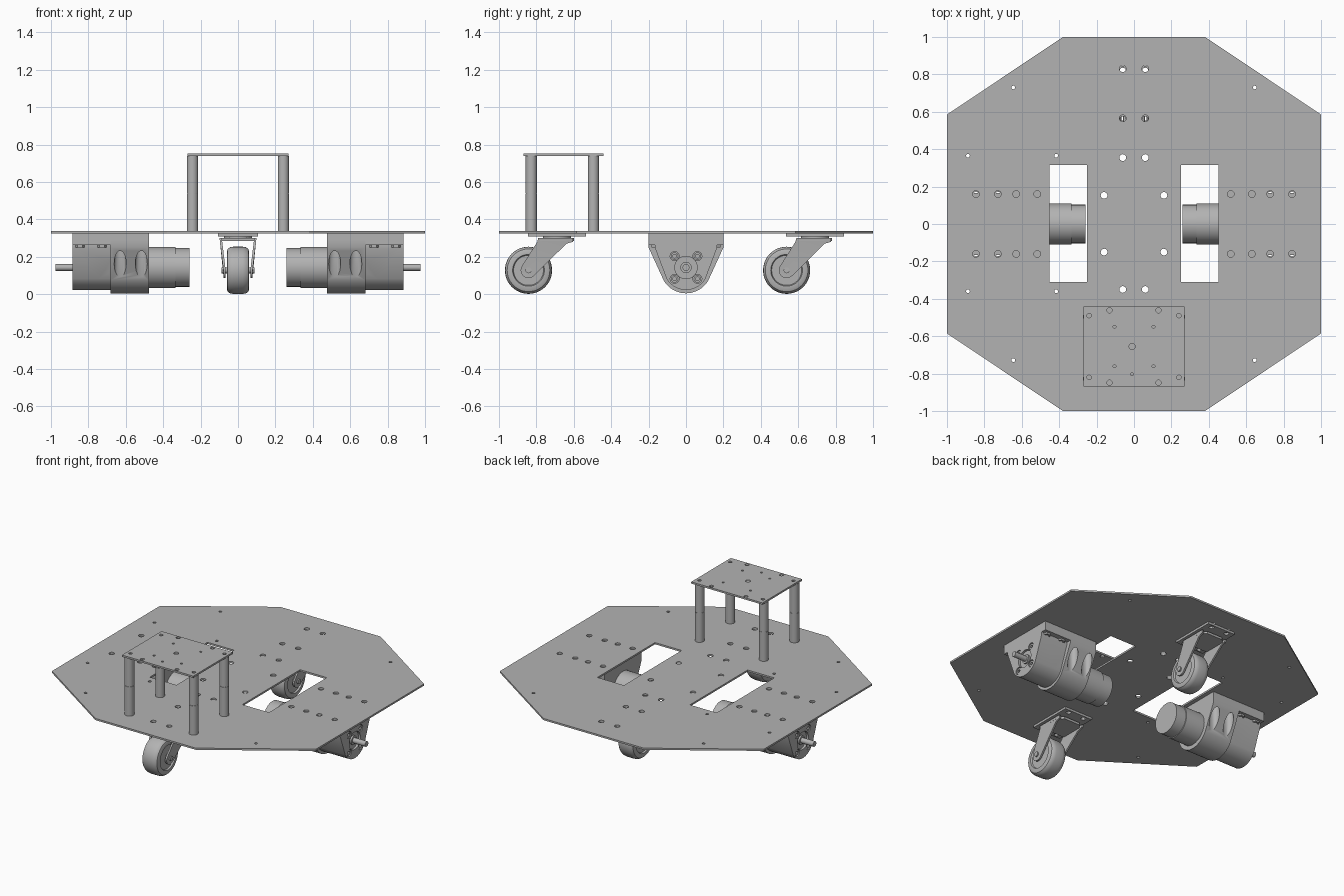
import bpy, bmesh, math
from mathutils import Matrix, Vector

if "Cube" in bpy.data.objects:
    bpy.data.objects.remove(bpy.data.objects["Cube"], do_unlink=True)

grey = bpy.data.materials.new("plain grey")
grey.use_nodes = True
grey.diffuse_color = (0.45, 0.45, 0.45, 1)
grey.node_tree.nodes["Principled BSDF"].inputs["Base Color"].default_value = grey.diffuse_color

# Local (u, v, depth) axes become (y, z, x) for parts extruded along x
ALONG_X = Matrix(((0, 0, 1, 0), (1, 0, 0, 0), (0, 1, 0, 0), (0, 0, 0, 1)))
# ... and (x, z, y) for parts extruded along y
ALONG_Y = Matrix(((1, 0, 0, 0), (0, 0, 1, 0), (0, 1, 0, 0), (0, 0, 0, 1)))
ALONG_Z = Matrix.Identity(4)
parts = []


def finish(name, bm, mirror=False):
    bmesh.ops.recalc_face_normals(bm, faces=bm.faces)
    mesh = bpy.data.meshes.new(name)
    bm.to_mesh(mesh)
    bm.free()
    mesh.materials.append(grey)
    obj = bpy.data.objects.new(name, mesh)
    bpy.context.collection.objects.link(obj)
    parts.append(obj)
    if mirror:
        obj.modifiers.new("Mirror", 'MIRROR').use_mirror_merge = False
    return obj


def circle(u, v, r, n=24):
    return [(u + r * math.cos(math.tau * i / n), v + r * math.sin(math.tau * i / n)) for i in range(n)]


def rect(u0, u1, v0, v1):
    return [(u0, v0), (u1, v0), (u1, v1), (u0, v1)]


def prism(name, outline, lo, hi, axis=ALONG_Z, holes=(), mirror=False):
    """Extrude an outline with holes from lo to hi along an axis."""
    bm = bmesh.new()
    for loop in [outline, *holes]:
        vs = [bm.verts.new((u, v, lo)) for u, v in loop]
        for a, b in zip(vs, vs[1:] + vs[:1]):
            bm.edges.new((a, b))
    bmesh.ops.triangle_fill(bm, edges=bm.edges[:], use_beauty=True)
    up = bmesh.ops.extrude_face_region(bm, geom=bm.faces[:], use_keep_orig=True)["geom"]
    bmesh.ops.translate(bm, vec=(0, 0, hi - lo), verts=[g for g in up if isinstance(g, bmesh.types.BMVert)])
    bm.transform(axis)
    return finish(name, bm, mirror)


def lathe_x(name, profile, y, z, mirror=False):
    """Turn (x, radius) points about a line along x."""
    bm = bmesh.new()
    vs = [bm.verts.new((x, 0, r)) for x, r in profile]
    edges = [bm.edges.new(p) for p in zip(vs, vs[1:])]
    bmesh.ops.spin(bm, geom=vs + edges, cent=(0, 0, 0), axis=(1, 0, 0), angle=math.tau, steps=48)
    bmesh.ops.remove_doubles(bm, verts=bm.verts, dist=1e-5)
    bmesh.ops.translate(bm, vec=(0, y, z), verts=bm.verts)
    return finish(name, bm, mirror)


def cut(obj, cutters):
    for c in cutters:
        m = obj.modifiers.new("Cut", 'BOOLEAN')
        m.object, m.operation, m.solver = c, 'DIFFERENCE', 'EXACT'
        obj.modifiers.move(len(obj.modifiers) - 1, 0)
    deps = bpy.context.evaluated_depsgraph_get()
    mesh = bpy.data.meshes.new_from_object(obj.evaluated_get(deps))
    obj.modifiers.clear()
    obj.data = mesh
    for c in cutters:
        parts.remove(c)
        bpy.data.objects.remove(c, do_unlink=True)


# Deck: octagonal plate with two windows and drilled holes
BOLT_X = (0.517, 0.63, 0.728, 0.845)
BOLT_Y = 0.16
octagon = [(-0.38, -1), (0.38, -1), (1, -0.585), (1, 0.585),
           (0.38, 1), (-0.38, 1), (-1, 0.585), (-1, -0.585)]
holes = []
for s in (-1, 1):
    holes.append(rect(*sorted((s * 0.25, s * 0.452)), -0.31, 0.315))
    holes += [circle(s * x, y, 0.018, 16) for x in BOLT_X for y in (-BOLT_Y, BOLT_Y)]
    holes += [circle(s * 0.06, y, 0.018, 16) for y in (-0.83, -0.565, -0.35, 0.355, 0.565, 0.83)]
    holes += [circle(s * 0.16, y, 0.018, 16) for y in (-0.15, 0.153)]
    holes += [circle(s * 0.645, y, 0.01, 12) for y in (-0.728, 0.73)]
    holes += [circle(-0.652 + s * 0.236, y, 0.01, 12) for y in (-0.36, 0.365)]
prism("deck", octagon, 0.326, 0.338, holes=holes)

# Raised shelf on four two-piece standoffs
holes = [circle(-0.01, -0.655, 0.016), circle(-0.01, -0.803, 0.008, 12)]
for s in (-1, 1):
    holes += [circle(s * 0.24, y, 0.012, 12) for y in (-0.82, -0.49)]
    holes += [circle(s * 0.131, y, 0.014, 12) for y in (-0.848, -0.462)]
    holes += [circle(s * 0.104, y, 0.008, 12) for y in (-0.76, -0.55)]
prism("shelf", rect(-0.27, 0.27, -0.87, -0.442), 0.74, 0.752, holes=holes)
for y in (-0.827, -0.495):
    for label, lo, hi in (("lower", 0.338, 0.538), ("upper", 0.54, 0.74)):
        prism(label + "_standoff", circle(0.243, y, 0.03, 32), lo, hi, mirror=True)
    prism("standoff_joint", circle(0.243, y, 0.028), 0.537, 0.541, mirror=True)

# Gear motors, one on each side
AXIS = 0.143


def cradle(half, top, shoulder, r):
    """U-shaped profile: square shoulders tapering to a round bottom."""
    arc = [(r * math.cos(a), AXIS + r * math.sin(a))
           for a in (math.radians(-30 - 120 * i / 20) for i in range(21))]
    return [(-half, shoulder), (-half, top), (half, top), (half, shoulder)] + arc


lathe_x("motor", [(0.26, 0), (0.26, 0.103), (0.335, 0.103), (0.335, 0.109), (0.68, 0.109),
                  (0.68, 0.112), (0.868, 0.112), (0.868, 0)], 0, AXIS, True)
prism("output_shaft", circle(0, AXIS, 0.018), 0.86, 0.975, ALONG_X, mirror=True)
prism("shaft_collar", circle(0, AXIS, 0.03), 0.86, 0.88, ALONG_X, mirror=True)

# Clamp with screw wells cut up into its sloping sides
clamp = prism("motor_clamp", cradle(0.2, 0.292, 0.25, 0.138), 0.477, 0.682, ALONG_X,
              holes=[circle(0, AXIS, 0.11, 48)], mirror=True)
cut(clamp, [prism("well_cutter", circle(x, y, 0.032, 32), -0.1, 0.262)
            for x in BOLT_X[:2] for y in (-BOLT_Y, BOLT_Y)])

# Mounting flange
prism("clamp_flange", rect(0.477, 0.682, -0.2, 0.2), 0.29, 0.324, mirror=True)
prism("bracket_flange", rect(0.682, 0.886, -0.2, 0.2), 0.262, 0.324, mirror=True,
      holes=[circle(x, y, 0.018, 16) for x in BOLT_X[2:] for y in (-BOLT_Y, BOLT_Y)])
for x in BOLT_X[2:]:
    for y in (-BOLT_Y, BOLT_Y):
        prism("flange_nut", circle(x, y, 0.027, 6), 0.25, 0.264, mirror=True,
              holes=[circle(x, y, 0.013, 12)])

# Gearbox bracket: end plate, and side walls cut away on a slant
bracket = prism("bracket_walls", cradle(0.165, 0.265, 0.245, 0.12), 0.68, 0.872, ALONG_X,
                holes=[circle(0, AXIS, 0.1125, 48)], mirror=True)
cut(bracket, [prism("slant_cutter", [(0.6, -0.1), (0.86, -0.1), (0.835, 0.03), (0.69, 0.115), (0.67, 0.24),
                                     (0.6, 0.24)], -0.3, 0.3, ALONG_Y)])
screws = [(u, AXIS + v) for u in (-0.061, 0.061) for v in (-0.061, 0.061)]
prism("bracket_end", cradle(0.165, 0.265, 0.245, 0.12), 0.87, 0.886, ALONG_X, mirror=True,
      holes=[circle(0, AXIS, 0.06, 32)] + [circle(u, v, 0.024, 16) for u, v in screws])
for u, v in screws:
    prism("end_screw", circle(u, v, 0.02, 16), 0.865, 0.882, ALONG_X,
          holes=[circle(u, v, 0.011, 6)], mirror=True)

# Swivel casters at front and back, both trailing to the front
WHEEL_Z = 0.128
for side, cy in (("front", -0.69), ("back", 0.69)):
    wy = cy - 0.152
    prism(side + "_caster_plate", rect(-0.107, 0.107, cy - 0.155, cy + 0.155), 0.31, 0.325,
          holes=[circle(x, cy + y, 0.016, 12) for x in (-0.06, 0.06) for y in (-0.13, 0.13)])
    prism(side + "_swivel", circle(0, cy, 0.075, 32), 0.296, 0.312)
    prism(side + "_fork_crown", [(-0.097, cy - 0.09), (0.097, cy - 0.09), (0.097, cy + 0.05),
                                 (0.06, cy + 0.09), (-0.06, cy + 0.09), (-0.097, cy + 0.05)], 0.284, 0.3)
    tip = [(wy + 0.042 * math.cos(a), WHEEL_Z + 0.042 * math.sin(a))
           for a in (math.radians(150 + 165 * i / 12) for i in range(13))]
    leg = prism(side + "_fork_leg", tip + [(cy + 0.05, 0.27), (cy + 0.085, 0.28), (cy + 0.085, 0.3),
                                           (cy - 0.1, 0.3), (cy - 0.105, 0.28)],
                0.066, 0.078, ALONG_X, mirror=True)
    for v in leg.data.vertices:  # splay the legs toward the crown
        v.co.x += max(0, v.co.z - WHEEL_Z) * 0.12
    lathe_x(side + "_wheel", [(-0.05, 0), (-0.05, 0.08), (-0.06, 0.085), (-0.06, 0.1), (-0.055, 0.114),
                              (-0.043, 0.123), (-0.025, 0.126), (0.025, 0.126), (0.043, 0.123),
                              (0.055, 0.114), (0.06, 0.1), (0.06, 0.085), (0.05, 0.08), (0.05, 0)],
            wy, WHEEL_Z)
    prism(side + "_axle", circle(wy, WHEEL_Z, 0.016), -0.088, 0.088, ALONG_X)

# Smooth the round surfaces, keep the edges sharp
bpy.ops.object.select_all(action='DESELECT')
for obj in parts:
    obj.select_set(True)
bpy.context.view_layer.objects.active = parts[0]
bpy.ops.object.shade_smooth_by_angle(angle=math.radians(30))
